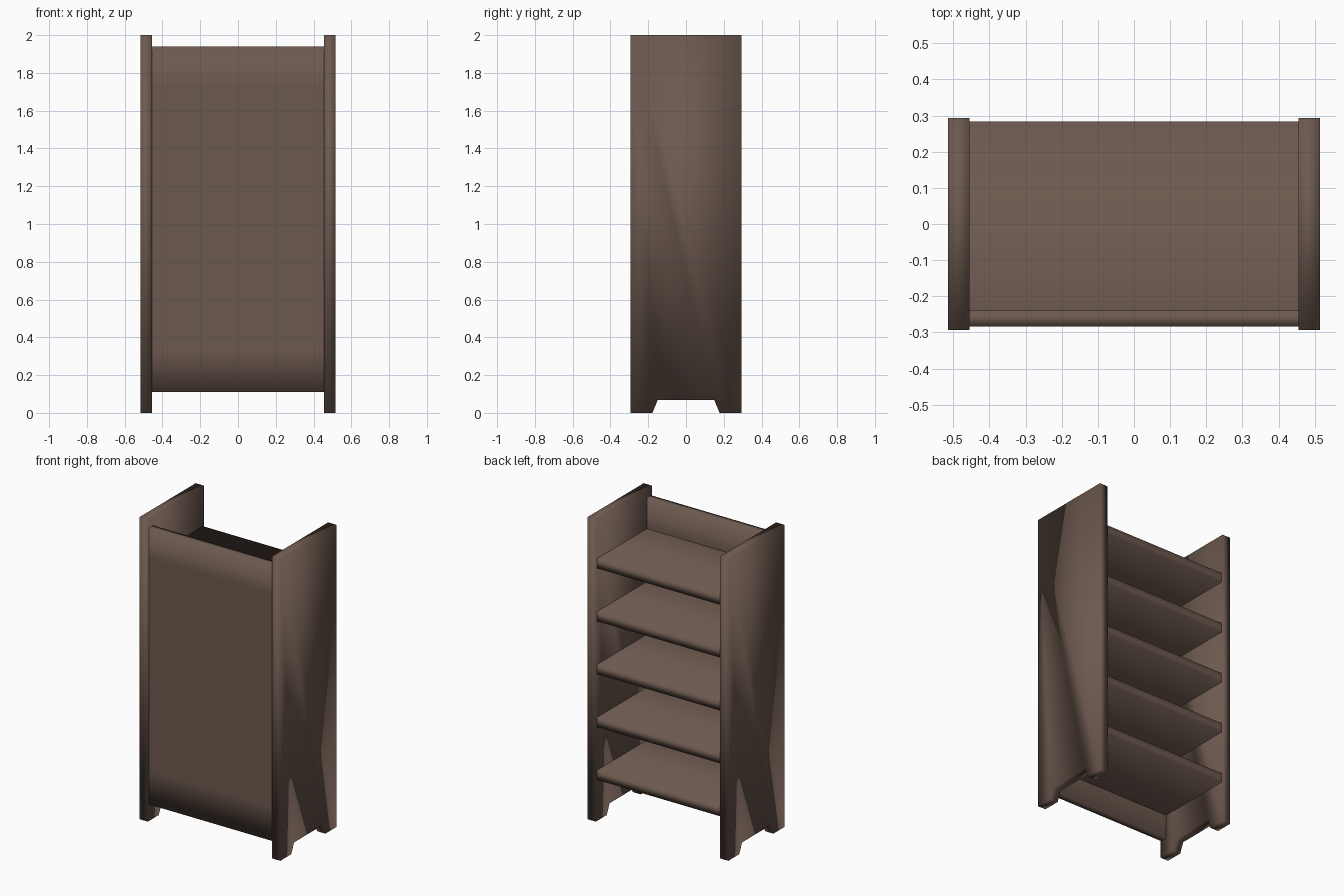
import bpy

if "Cube" in bpy.data.objects:
    bpy.data.objects.remove(bpy.data.objects["Cube"])

wood = bpy.data.materials.new("dark brown wood")
wood.diffuse_color = (0.15, 0.10, 0.077, 1)
wood.use_nodes = True
wood.node_tree.nodes["Principled BSDF"].inputs["Base Color"].default_value = wood.diffuse_color


def extrude(name, profile, x0, x1, closed=True, caps=True):
    """Sweep a counter-clockwise (y, z) profile along x, smooth shaded."""
    n = len(profile)
    verts = [(x0, y, z) for y, z in profile] + [(x1, y, z) for y, z in profile]
    faces = []
    for i in range(n if closed else n - 1):
        j = (i + 1) % n
        faces.append((i, j, n + j, n + i))
    if caps:
        faces.append(tuple(range(n, 2 * n)))
        faces.append(tuple(reversed(range(n))))
    mesh = bpy.data.meshes.new(name)
    mesh.from_pydata(verts, [], faces)
    mesh.materials.append(wood)
    for p in mesh.polygons:
        p.use_smooth = True
    mesh.update()
    obj = bpy.data.objects.new(name, mesh)
    bpy.context.collection.objects.link(obj)
    return obj


W, OUT = 0.455, 0.515          # inner and outer side faces
DEPTH = 0.293
FRONT, INNER, REAR = -0.283, -0.24, 0.283
TOP_SHELF, STEP, THICK = 1.735, 0.35, 0.062

# Side panels with a foot cut-out
side = [(-DEPTH, 0), (-0.178, 0), (-0.15, 0.067), (0.15, 0.067),
        (0.178, 0), (DEPTH, 0), (DEPTH, 2), (-DEPTH, 2)]
extrude("right_side_panel", side, W, OUT)
extrude("left_side_panel", side, -OUT, -W)

# Closed front board, ends hidden by the sides
shelf_tops = [TOP_SHELF - STEP * i for i in range(5)]
board = [(FRONT, 0.11), (INNER, 0.11)]
board += [(INNER, z) for z in reversed(shelf_tops)]
board += [(INNER, 1.94), (FRONT, 1.94)]
board += [(FRONT, z) for z in shelf_tops]
extrude("front_board", board, -W, W, caps=False)

# Shelves, open toward the rear
for i, top in enumerate(shelf_tops):
    strip = [(INNER, top - THICK), (REAR, top - THICK), (REAR, top), (INNER, top)]
    extrude(f"shelf_{i + 1}", strip, -W, W, closed=False, caps=False)
